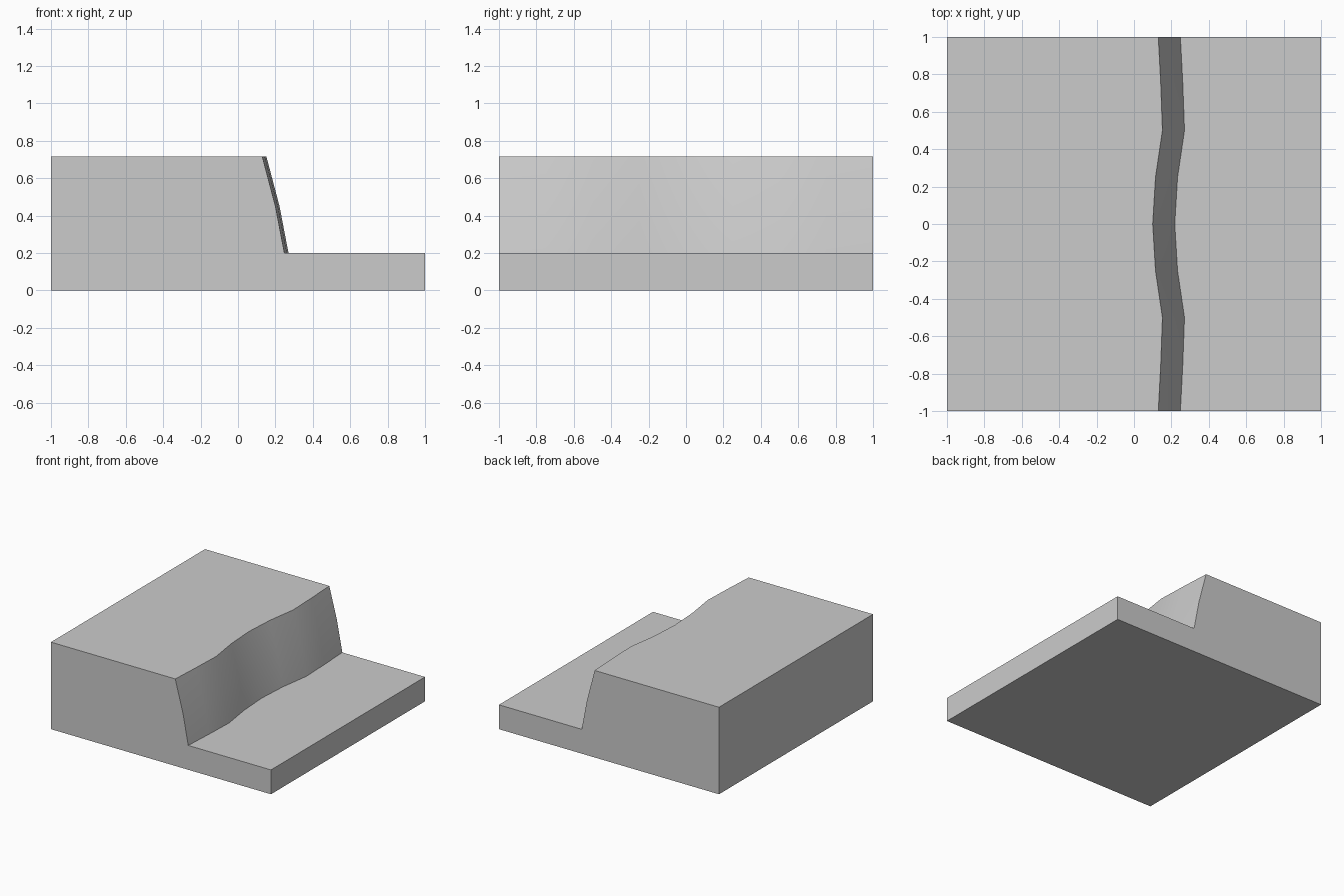
import bpy, bmesh, math

if "Cube" in bpy.data.objects:
    bpy.data.objects.remove(bpy.data.objects["Cube"])

# Cliff face profile (x, z) at the tile ends, top to bottom
FACE = [(0.13, 0.715), (0.20, 0.45), (0.248, 0.20)]
# Sideways wave of the cliff, from the middle (y = 0) out to the ends
WAVE = {0.0: -0.03, 0.25: -0.015, 0.5: 0.022, 0.75: 0.013, 1.0: 0.0}


def section(y):
    dx = WAVE[abs(y)]
    pts = [(-1, 0), (-1, FACE[0][1])]
    pts += [(x + dx, z) for x, z in FACE]
    pts += [(1, FACE[-1][1]), (1, 0)]
    return [(x, y, z) for x, z in pts]


# Loft the stepped section along y
bm = bmesh.new()
rings = [[bm.verts.new(p) for p in section(i * 0.25)] for i in range(-4, 5)]
n = len(rings[0])
for a, b in zip(rings, rings[1:]):
    for i in range(n):
        j = (i + 1) % n
        bm.faces.new((a[i], a[j], b[j], b[i]))

# Close both ends
bm.faces.new(rings[0])
bm.faces.new(rings[-1])
bmesh.ops.recalc_face_normals(bm, faces=bm.faces[:])

mesh = bpy.data.meshes.new("cliff_block")
bm.to_mesh(mesh)
bm.free()
cliff = bpy.data.objects.new("cliff_block", mesh)
bpy.context.collection.objects.link(cliff)

# Smooth the cliff face, keep the rims crisp
bpy.context.view_layer.objects.active = cliff
cliff.select_set(True)
bpy.ops.object.shade_smooth_by_angle(angle=math.radians(30))
